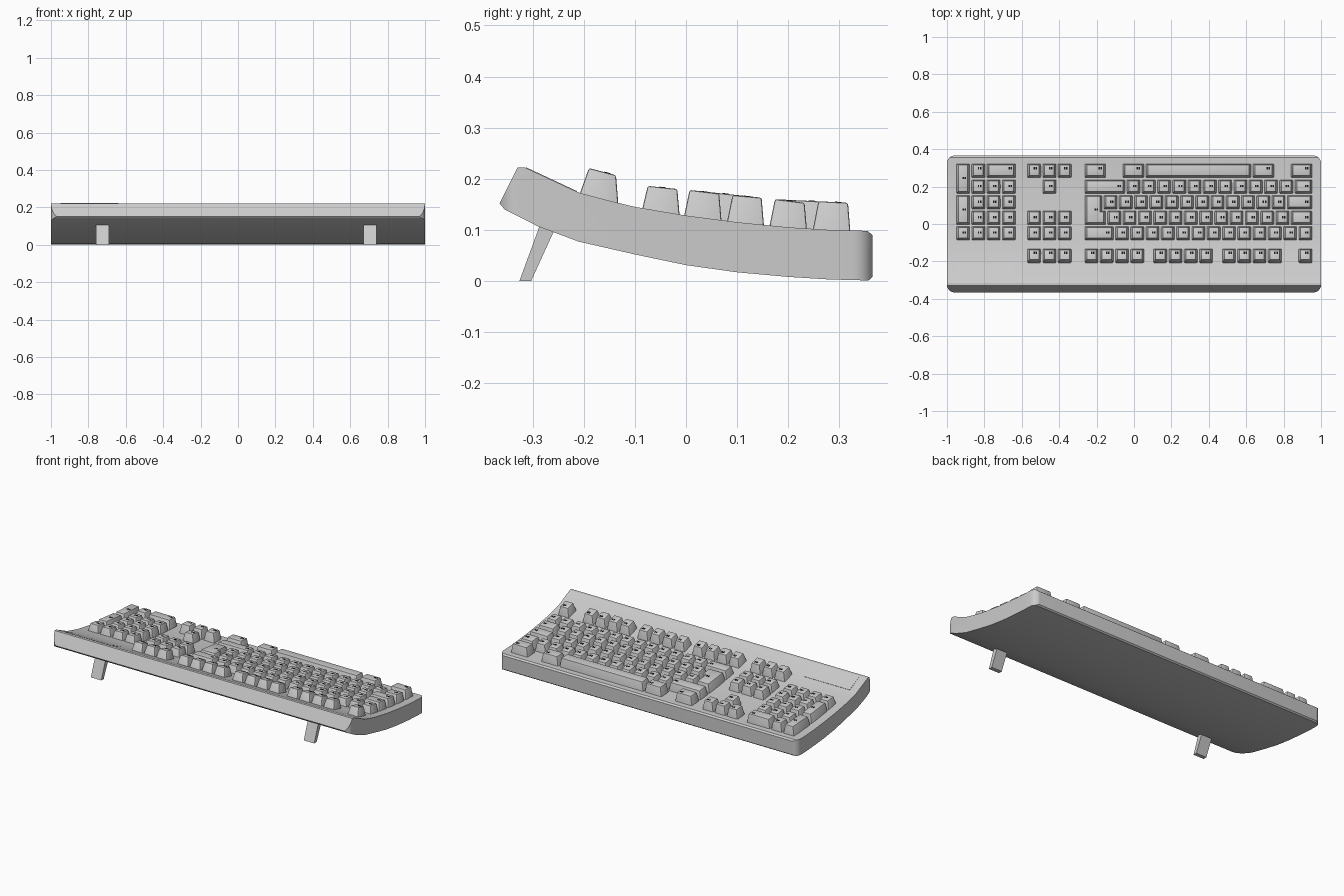
import bpy, bmesh, math
from mathutils import Vector

cube = bpy.data.objects.get("Cube")
if cube:
    bpy.data.objects.remove(cube, do_unlink=True)


def material(name, rgb):
    m = bpy.data.materials.new(name)
    m.use_nodes = True
    m.diffuse_color = (*rgb, 1)
    m.node_tree.nodes["Principled BSDF"].inputs["Base Color"].default_value = (*rgb, 1)
    return m


GREY = material("light grey plastic", (0.6, 0.6, 0.6))
BLACK = material("black print", (0.01, 0.01, 0.01))


def make_object(name, bm, mats=(GREY,), angle=None):
    bmesh.ops.recalc_face_normals(bm, faces=bm.faces)
    mesh = bpy.data.meshes.new(name)
    bm.to_mesh(mesh)
    bm.free()
    for m in mats:
        mesh.materials.append(m)
    ob = bpy.data.objects.new(name, mesh)
    bpy.context.collection.objects.link(ob)
    if angle:
        smooth(ob, angle)
    return ob


def smooth(ob, angle):
    bpy.ops.object.select_all(action='DESELECT')
    ob.select_set(True)
    bpy.context.view_layer.objects.active = ob
    bpy.ops.object.shade_smooth_by_angle(angle=math.radians(angle))


def prism(points, offset):
    """Closed prism from a loop of 3D points swept along offset."""
    bm = bmesh.new()
    face = bm.faces.new([bm.verts.new(p) for p in points])
    swept = bmesh.ops.extrude_face_region(bm, geom=[face])["geom"]
    bmesh.ops.translate(bm, vec=offset, verts=[v for v in swept if isinstance(v, bmesh.types.BMVert)])
    return bm


# Case: curved side profile swept across, trimmed to rounded plan corners
DECK = [(-0.33, 0.222), (-0.315, 0.222), (-0.21, 0.173), (-0.15, 0.157), (-0.1, 0.145), (0, 0.128),
        (0.1, 0.115), (0.2, 0.105), (0.28, 0.1), (0.355, 0.098)]
BELLY = [(0.365, 0.09), (0.365, 0.008), (0.357, 0.001), (0.28, 0.003), (0.2, 0.008), (0.1, 0.017),
         (0, 0.031), (-0.1, 0.052), (-0.21, 0.077), (-0.29, 0.107), (-0.355, 0.14), (-0.365, 0.152)]


def deck_z(y):
    for (y0, z0), (y1, z1) in zip(DECK, DECK[1:]):
        if y <= y1:
            return z0 + (z1 - z0) * (y - y0) / (y1 - y0)
    return DECK[-1][1]


case = make_object("case", prism([(-1, y, z) for y, z in DECK + BELLY], (2, 0, 0)))
R, HALF = 0.04, 0.366
outline = []
for i, (sx, sy) in enumerate([(1, 1), (-1, 1), (-1, -1), (1, -1)]):
    for k in range(7):
        a = math.radians(90 * i + 15 * k)
        outline.append((sx * (1 - R) + R * math.cos(a), sy * (HALF - R) + R * math.sin(a), -0.1))
trim = make_object("corner_trim", prism(outline, (0, 0, 0.5)))
trim.hide_render = True
cut = case.modifiers.new("rounded corners", 'BOOLEAN')
cut.operation, cut.solver, cut.object = 'INTERSECT', 'EXACT', trim
bpy.context.view_layer.objects.active = case
bpy.ops.object.modifier_apply(modifier=cut.name)
bpy.data.objects.remove(trim, do_unlink=True)
smooth(case, 25)

# Thin label panel on the raised slope
make_object("label_panel", prism([(-0.95, -0.313, 0.2225), (-0.95, -0.213, 0.1758), (-0.95, -0.213, 0.172),
                                  (-0.95, -0.313, 0.218)], (0.31, 0, 0)))

# Folding feet
for name, x in (("left_foot", 0.67), ("right_foot", -0.76)):
    make_object(name, prism([(x, -0.326, 0), (x, -0.303, 0), (x, -0.255, 0.105), (x, -0.282, 0.12)], (0.07, 0, 0)))

# Keys: each row has a front y, a back y and the top heights at both edges
U, EDGE = 0.0817, 0.957
ROWS = {
    "function": (-0.21, -0.132, 0.221, 0.207),
    "number": (-0.087, -0.012, 0.186, 0.18),
    "upper": (-0.005, 0.07, 0.178, 0.171),
    "home": (0.079, 0.153, 0.168, 0.163),
    "lower": (0.162, 0.237, 0.16, 0.153),
    "bottom": (0.247, 0.322, 0.156, 0.153),
}


def box(bm, low, high):
    """Hexahedron between two four-point rings; returns its faces."""
    a, b = [[bm.verts.new(p) for p in ring] for ring in (low, high)]
    faces = [bm.faces.new(a[::-1]), bm.faces.new(b)]
    for i in range(4):
        j = (i + 1) % 4
        faces.append(bm.faces.new((a[i], a[j], b[j], b[i])))
    return faces


def ring(x0, x1, y0, y1, z0, z1):
    return [Vector(p) for p in ((x0, y0, z0), (x1, y0, z0), (x1, y1, z1), (x0, y1, z1))]


def add_key(keys, marks, row, start, width, last=None, printed=True):
    y0, y1, z0, z1 = ROWS[row]
    if last:
        y1, z1 = ROWS[last][1], ROWS[last][3]
    x1 = EDGE - start * U - 0.004
    x0 = x1 - width * U + 0.008
    t0, t1 = y0 + (0.02 if row == "function" else 0.012), y1 - 0.005
    faces = box(keys, ring(x0, x1, y0, y1, deck_z(y0) - 0.008, deck_z(y1) - 0.008),
                ring(x0 + 0.011, x1 - 0.011, t0, t1, z0, z1))
    edges = {e for f in faces[1:] for e in f.edges} - set(faces[0].edges)
    bmesh.ops.bevel(keys, geom=list(edges), offset=0.004, segments=2, profile=0.5, affect='EDGES')
    if printed:
        # Small abstract print, two flecks close to the player's left edge
        yc = (t0 + t1) / 2 + (0.01 if row in ("function", "bottom") else 0)
        for dx in (0.021, 0.032):
            p, q = yc - 0.006, yc + 0.006
            zp, zq = [z0 + (z1 - z0) * (y - t0) / (t1 - t0) for y in (p, q)]
            r = ring(x1 - dx - 0.008, x1 - dx, p, q, zp, zq)
            box(marks, [v - Vector((0, 0, 0.002)) for v in r], [v + Vector((0, 0, 0.001)) for v in r])


def singles(row, start, count):
    return [(row, start + i, 1) for i in range(count)]


NAV, PAD = 15.75, 19.4
main_keys = (
    singles("function", 0, 1) + singles("function", 2, 4) + singles("function", 6.5, 4) + singles("function", 11, 4)
    + singles("number", 0, 13) + [("number", 13, 2)]
    + [("upper", 0, 1.5)] + singles("upper", 1.5, 12)
    + [("home", 0, 1.75)] + singles("home", 1.75, 12)
    + [("upper", 13.75, 1.25, "home"), ("upper", 13.5, 1.5, None, False)]
    + [("lower", 0, 1.25)] + singles("lower", 1.25, 11) + [("lower", 12.25, 2.75)]
    + [("bottom", s, 1.5) for s in (0, 2.5, 11, 13.5)] + [("bottom", 4, 7, None, False)])
navigation_keys = (
    [k for row in ("function", "number", "upper", "bottom") for k in singles(row, NAV, 3)]
    + singles("lower", NAV + 1, 1))
number_pad_keys = (
    singles("number", PAD, 4)
    + [k for row in ("upper", "home", "lower") for k in singles(row, PAD, 3)]
    + [("upper", PAD + 3, 1, "home"), ("lower", PAD + 3, 1, "bottom"),
       ("bottom", PAD, 2), ("bottom", PAD + 2, 1)])

for name, layout in (("main_keys", main_keys), ("navigation_keys", navigation_keys),
                     ("number_pad_keys", number_pad_keys)):
    keys, marks = bmesh.new(), bmesh.new()
    for key in layout:
        add_key(keys, marks, *key)
    make_object(name, keys, angle=30)
    make_object(name + "_print", marks, (BLACK,))
